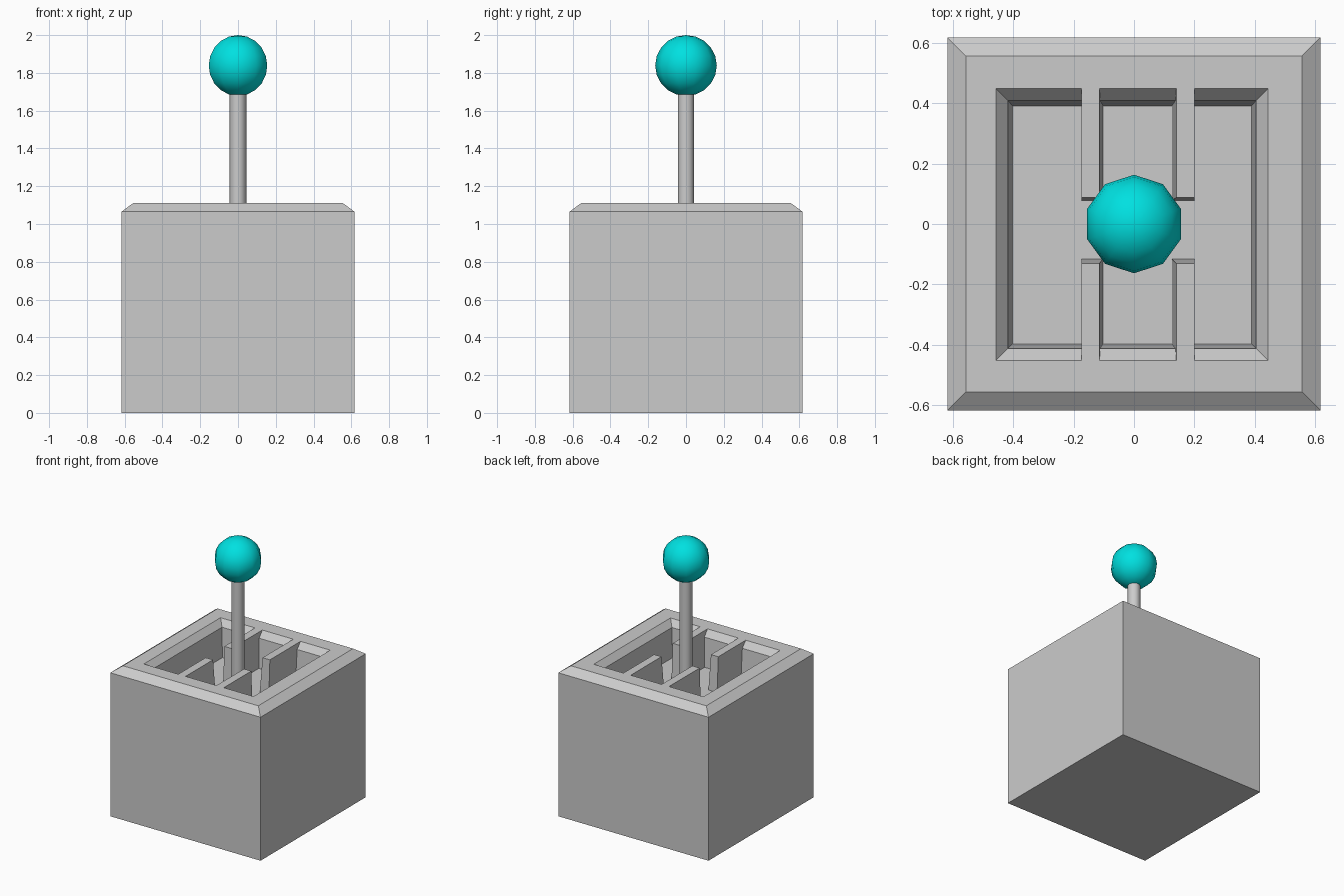
import bpy, bmesh
from math import radians

if "Cube" in bpy.data.objects:
    bpy.data.objects.remove(bpy.data.objects["Cube"])

TOP, FLOOR = 1.11, 0.85


def make_loops(name, loops):
    """Closed solid from stacked rectangles (x0, x1, y0, y1, z)."""
    bm = bmesh.new()
    rings = [[bm.verts.new(p) for p in ((x0, y0, z), (x1, y0, z), (x1, y1, z), (x0, y1, z))]
             for x0, x1, y0, y1, z in loops]
    bm.faces.new(rings[0][::-1])
    for a, b in zip(rings, rings[1:]):
        for i in range(4):
            j = (i + 1) % 4
            bm.faces.new((a[i], a[j], b[j], b[i]))
    bm.faces.new(rings[-1])
    bmesh.ops.recalc_face_normals(bm, faces=bm.faces)
    mesh = bpy.data.meshes.new(name)
    bm.to_mesh(mesh)
    bm.free()
    ob = bpy.data.objects.new(name, mesh)
    bpy.context.collection.objects.link(ob)
    return ob


def smooth(ob):
    bpy.ops.object.select_all(action='DESELECT')
    ob.select_set(True)
    bpy.context.view_layer.objects.active = ob
    bpy.ops.object.shade_smooth_by_angle(angle=radians(38))


# Housing: chamfered box with a chamfered recess in the top
make_loops("housing", [
    (-.617, .617, -.617, .617, 0),
    (-.617, .617, -.617, .617, 1.065),
    (-.556, .556, -.556, .556, TOP),
    (-.457, .444, -.452, .448, TOP),
    (-.417, .404, -.412, .408, TOP - .045),
    (-.402, .389, -.397, .391, FLOOR),
])

# Four gate tabs dividing the recess into shift slots
for side, x0, x1, b0, b1 in (("left", -.174, -.114, -.174, -.102),
                             ("right", .14, .20, .124, .20)):
    make_loops("gate_tab_back_" + side, [(b0, b1, .075, .448, FLOOR - .02),
                                         (x0, x1, .088, .448, TOP)])
    make_loops("gate_tab_front_" + side, [(b0, b1, -.452, -.115, FLOOR - .02),
                                          (x0, x1, -.452, -.13, TOP)])

# Lever
bpy.ops.mesh.primitive_cylinder_add(vertices=10, radius=.044, depth=.92,
                                    location=(0, 0, FLOOR + .44), rotation=(0, 0, radians(18)))
lever = bpy.context.object
lever.name = "lever"
smooth(lever)

# Knob
bpy.ops.mesh.primitive_uv_sphere_add(segments=10, ring_count=10, radius=.163,
                                     location=(0, 0, 1.839))
knob = bpy.context.object
knob.name = "knob"
knob.scale.z = .161 / .163
for p in knob.data.polygons:
    p.use_smooth = True
mat = bpy.data.materials.new("knob_teal")
mat.diffuse_color = (0.0, 0.75, 0.75, 1)
mat.use_nodes = True
mat.node_tree.nodes["Principled BSDF"].inputs["Base Color"].default_value = mat.diffuse_color
knob.data.materials.append(mat)
